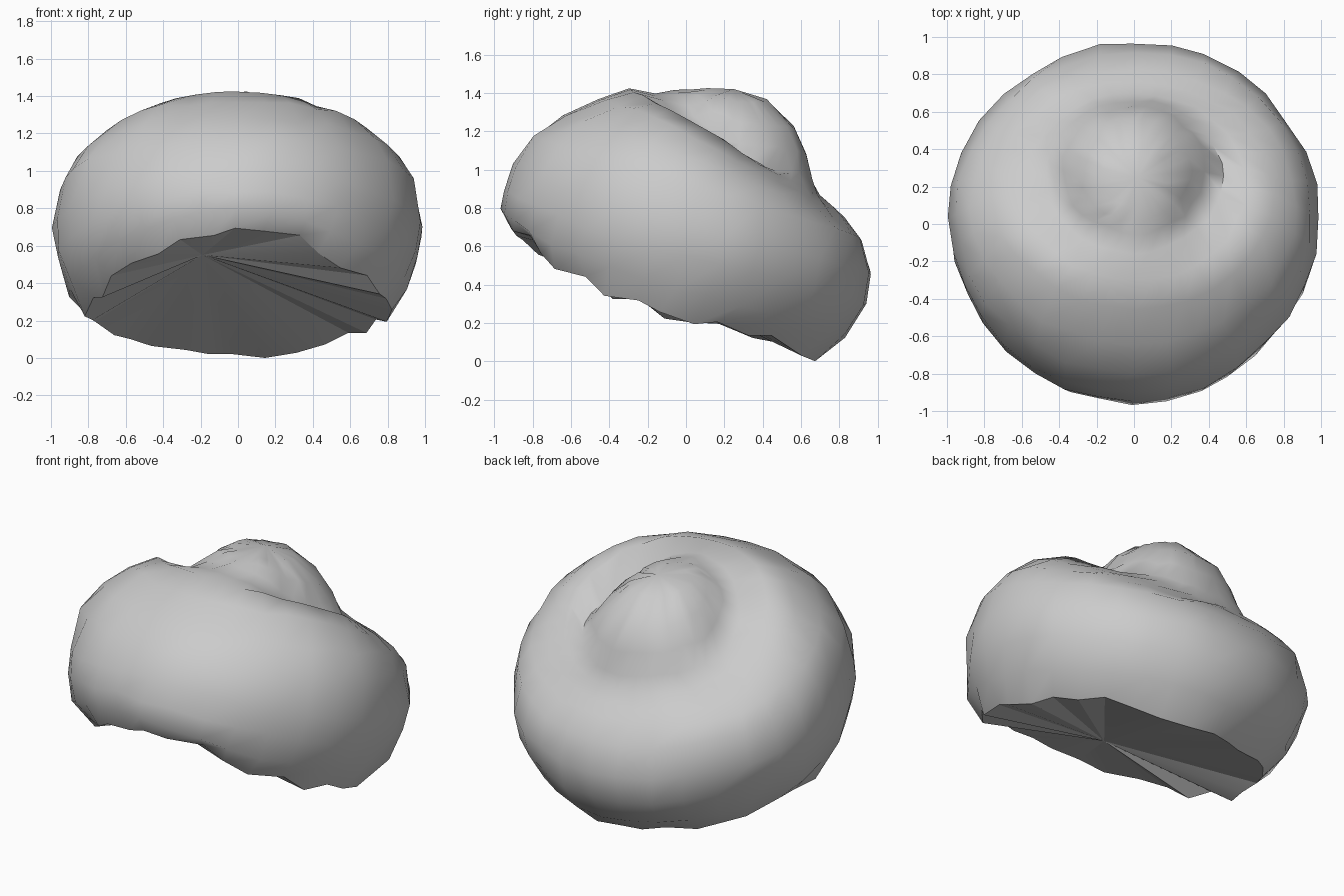
import bpy, bmesh, math, random
from mathutils import Vector

if "Cube" in bpy.data.objects:
    bpy.data.objects.remove(bpy.data.objects["Cube"], do_unlink=True)

random.seed(4)
SEGMENTS = 32

grey = bpy.data.materials.new("soft grey")
grey.diffuse_color = (0.6, 0.6, 0.6, 1)
grey.use_nodes = True
grey.node_tree.nodes["Principled BSDF"].inputs["Base Color"].default_value = (0.6, 0.6, 0.6, 1)

# Slanted rings from the rim up: front y, front z, back y, back z, half width, side lift
RINGS = [
    (-0.89, 0.70, 0.67, 0.02, 0.80, -0.11),
    (-0.96, 0.79, 0.84, 0.13, 0.91, -0.08),
    (-0.95, 0.90, 0.94, 0.30, 0.97, -0.06),
    (-0.91, 1.02, 0.97, 0.46, 0.99, -0.05),
    (-0.80, 1.17, 0.92, 0.64, 0.95, 0.00),
    (-0.64, 1.28, 0.83, 0.74, 0.87, 0.02),
    (-0.45, 1.37, 0.76, 0.80, 0.75, 0.03),
    (-0.30, 1.42, 0.70, 0.87, 0.60, 0.03),
    (-0.15, 1.40, 0.66, 0.95, 0.47, -0.06),
    (-0.05, 1.41, 0.63, 1.08, 0.38, -0.04),
    (0.02, 1.42, 0.57, 1.22, 0.30, -0.01),
    (0.10, 1.42, 0.42, 1.36, 0.18, 0.00),
]
CROWN_TOP = Vector((0.02, 0.25, 1.42))
GATHER = Vector((-0.19, -0.49, 0.55))
# Hollows either side of the raised centre: x, y, depth
HOLLOWS = [(0.38, 0.22, 0.08), (-0.60, 0.35, 0.05)]


def ring_points(ring, rough):
    """One lumpy slanted ellipse, running anticlockwise from the front."""
    yf, zf, yb, zb, width, lift = ring
    points = []
    for j in range(SEGMENTS):
        a = math.tau * j / SEGMENTS
        s, c = math.sin(a), math.cos(a)
        x = width * s
        y = (yf + yb) / 2 - (yb - yf) / 2 * c
        z = (zf + zb) / 2 + (zf - zb) / 2 * c + lift * s * s * (1 + 1.2 * c)
        if z > 0.85:
            for hx, hy, depth in HOLLOWS:
                z -= depth * math.exp(-((x - hx) / 0.2) ** 2 - ((y - hy) / 0.3) ** 2)
        p = Vector((x, y, z))
        p += Vector([random.uniform(-rough, rough) for _ in range(3)])
        points.append(p)
    return points


def add_part(name, rings, tip, inward, angle):
    """Skin the rings and close the last one to a tip."""
    bm = bmesh.new()
    loops = [[bm.verts.new(p) for p in ring] for ring in rings]
    tip_vert = bm.verts.new(tip)
    for j in range(SEGMENTS):
        k = (j + 1) % SEGMENTS
        for low, high in zip(loops, loops[1:]):
            bm.faces.new((low[j], low[k], high[k], high[j]))
        last = loops[-1]
        bm.faces.new((last[k], last[j], tip_vert) if inward else (last[j], last[k], tip_vert))
    mesh = bpy.data.meshes.new(name)
    bm.to_mesh(mesh)
    bm.free()
    mesh.materials.append(grey)
    obj = bpy.data.objects.new(name, mesh)
    bpy.context.collection.objects.link(obj)
    bpy.ops.object.select_all(action='DESELECT')
    obj.select_set(True)
    bpy.context.view_layer.objects.active = obj
    bpy.ops.object.shade_smooth_by_angle(angle=math.radians(angle))


# Shared rim is crumpled more than the puffy crown
layers = [ring_points(r, 0.03 if i == 0 else 0.012) for i, r in enumerate(RINGS)]
for p in layers[0]:
    p.z = max(0.02, p.z)
min(layers[0], key=lambda p: p.z).z = 0.0

add_part("puffy_crown", layers, CROWN_TOP, False, 60)
# Pleated underside drawn together to one point
add_part("gathered_underside", layers[:1], GATHER, True, 15)
